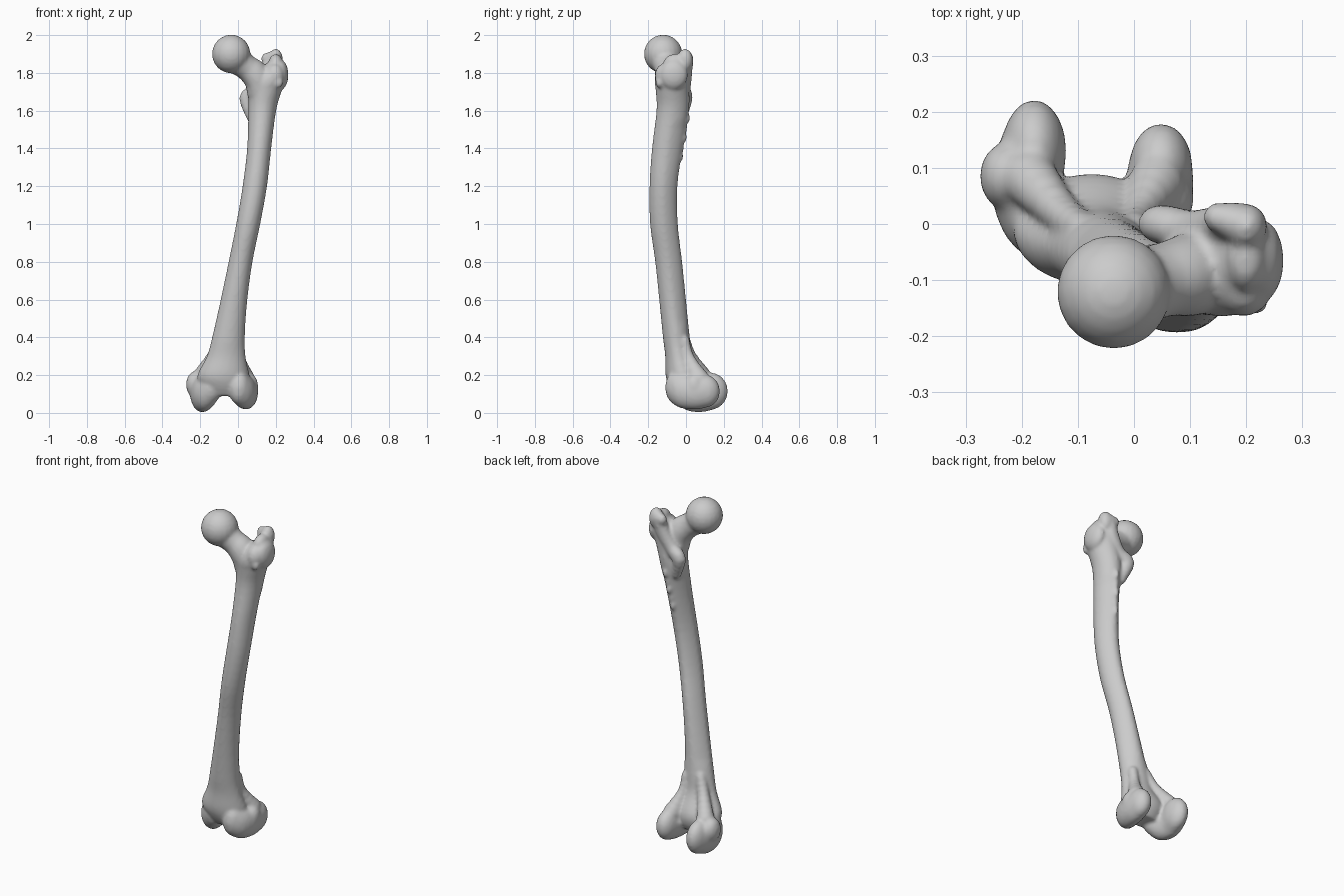
import bpy, bmesh, math

verts, faces = [], []

# Unit ball, made once and copied for every blob
ball = bmesh.new()
bmesh.ops.create_uvsphere(ball, u_segments=20, v_segments=12, radius=1)
ball.verts.index_update()
BALL_V = [tuple(v.co) for v in ball.verts]
BALL_F = [[v.index for v in f.verts] for f in ball.faces]
ball.free()


def spline(rows, steps):
    """Catmull-Rom interpolation through rows of numbers."""
    out = []
    for i in range(len(rows) - 1):
        p0, p1 = rows[max(i - 1, 0)], rows[i]
        p2, p3 = rows[i + 1], rows[min(i + 2, len(rows) - 1)]
        for k in range(steps):
            t = k / steps
            out.append([0.5 * (2 * b + (c - a) * t + (2 * a - 5 * b + 4 * c - d) * t * t
                               + (3 * b - a - 3 * c + d) * t ** 3)
                        for a, b, c, d in zip(p0, p1, p2, p3)])
    out.append(list(rows[-1]))
    return out


def blob(x, y, z, rx, ry, rz):
    base = len(verts)
    verts.extend((x + a * rx, y + b * ry, z + c * rz) for a, b, c in BALL_V)
    faces.extend([base + i for i in f] for f in BALL_F)


def chain(rows, steps=4):
    """Overlapping ellipsoids that fuse into one curved limb."""
    for row in spline(rows, steps):
        blob(*row)


def loft(rows, n=32):
    """Upright tube; each row is z, x_min, x_max, y_min, y_max."""
    base = len(verts)
    rings = spline(rows, 4)
    for z, x0, x1, y0, y1 in rings:
        pinch = 0.22 if 0.45 < z < 1.55 else 0.08
        for k in range(n):
            c, s = math.cos(k * math.tau / n), math.sin(k * math.tau / n)
            w = 1 - pinch * max(0, s)          # rear ridge
            verts.append(((x0 + x1) / 2 + c * w * (x1 - x0) / 2,
                          (y0 + y1) / 2 + s * (y1 - y0) / 2, z))
    for r in range(len(rings) - 1):
        a = base + r * n
        for k in range(n):
            j = (k + 1) % n
            faces.append([a + k, a + j, a + n + j, a + n + k])
    faces.append([base + k for k in reversed(range(n))])
    faces.append([base + (len(rings) - 1) * n + k for k in range(n)])


# Shaft
loft([(0.09, -0.16, 0.03, -0.06, 0.06), (0.14, -0.20, 0.06, -0.09, 0.085),
      (0.2, -0.215, 0.06, -0.108, 0.085), (0.3, -0.165, 0.04, -0.11, 0.035),
      (0.4, -0.137, 0.036, -0.122, 0.02), (0.6, -0.092, 0.05, -0.142, 0.0),
      (0.8, -0.05, 0.077, -0.163, -0.02), (1.0, -0.01, 0.118, -0.19, -0.043),
      (1.2, 0.024, 0.154, -0.193, -0.045), (1.4, 0.048, 0.176, -0.18, -0.018),
      (1.6, 0.055, 0.202, -0.156, 0.015), (1.7, 0.055, 0.23, -0.16, 0.018),
      (1.76, 0.07, 0.25, -0.165, 0.018), (1.81, 0.1, 0.25, -0.15, 0.02),
      (1.85, 0.15, 0.235, -0.12, 0.01)])

# Ball head and neck
blob(-0.036, -0.121, 1.9, 0.102, 0.102, 0.102)
chain([(-0.01, -0.115, 1.87, 0.075, 0.075, 0.075), (0.05, -0.1, 1.825, 0.065, 0.067, 0.07),
       (0.1, -0.09, 1.775, 0.07, 0.075, 0.085), (0.125, -0.08, 1.7, 0.078, 0.075, 0.08)])

# Greater trochanter
for lump in [(0.2, -0.005, 1.868, 0.038, 0.042, 0.06), (0.225, -0.065, 1.79, 0.042, 0.075, 0.08),
             (0.195, -0.115, 1.785, 0.05, 0.05, 0.065), (0.2, -0.06, 1.85, 0.038, 0.06, 0.05),
             (0.215, -0.14, 1.75, 0.024, 0.022, 0.03), (0.15, 0.012, 1.875, 0.027, 0.027, 0.032)]:
    blob(*lump)

# Rear crest and lesser trochanter
chain([(0.175, 0.005, 1.87, 0.035, 0.035, 0.045), (0.15, -0.003, 1.79, 0.04, 0.036, 0.04),
       (0.1, -0.01, 1.71, 0.04, 0.036, 0.04), (0.047, 0.0, 1.665, 0.04, 0.035, 0.04),
       (0.075, -0.02, 1.57, 0.03, 0.025, 0.04)])

# Rough line down the rear of the shaft
for k, r in enumerate([0.016, 0.012, 0.017, 0.011, 0.015]):
    blob(0.107 + 0.006 * k, -0.03 + 0.009 * k, 1.36 + 0.05 * k, r, r, 0.03)

# Lateral condyle
chain([(0.005, -0.05, 0.135, 0.058, 0.06, 0.09), (0.03, -0.01, 0.115, 0.062, 0.075, 0.092),
       (0.043, 0.05, 0.11, 0.063, 0.085, 0.092), (0.048, 0.1, 0.115, 0.057, 0.08, 0.087)])
blob(0.065, 0.045, 0.14, 0.042, 0.05, 0.065)

# Medial condyle
chain([(-0.145, -0.015, 0.135, 0.06, 0.06, 0.085), (-0.175, 0.02, 0.11, 0.065, 0.075, 0.098),
       (-0.19, 0.075, 0.108, 0.065, 0.09, 0.105), (-0.178, 0.13, 0.115, 0.058, 0.092, 0.098)])
blob(-0.228, 0.085, 0.15, 0.047, 0.06, 0.07)

# Flares above the condyles
chain([(-0.09, -0.01, 0.4, 0.03, 0.03, 0.03), (-0.13, 0.02, 0.3, 0.035, 0.035, 0.04),
       (-0.185, 0.08, 0.2, 0.05, 0.05, 0.05)])
chain([(-0.0, -0.01, 0.38, 0.03, 0.03, 0.03), (0.01, 0.015, 0.28, 0.03, 0.035, 0.04),
       (0.04, 0.07, 0.18, 0.05, 0.055, 0.05)])

# Fuse everything into one smooth bone
mesh = bpy.data.meshes.new("thigh_bone")
mesh.from_pydata(verts, [], faces)
bone = bpy.data.objects.new("thigh_bone", mesh)
bpy.context.collection.objects.link(bone)
fuse = bone.modifiers.new("fuse", 'REMESH')
fuse.mode = 'VOXEL'
fuse.voxel_size = 0.009
fuse.use_smooth_shade = True
soften = bone.modifiers.new("soften", 'SMOOTH')
soften.factor = 0.5
soften.iterations = 6
